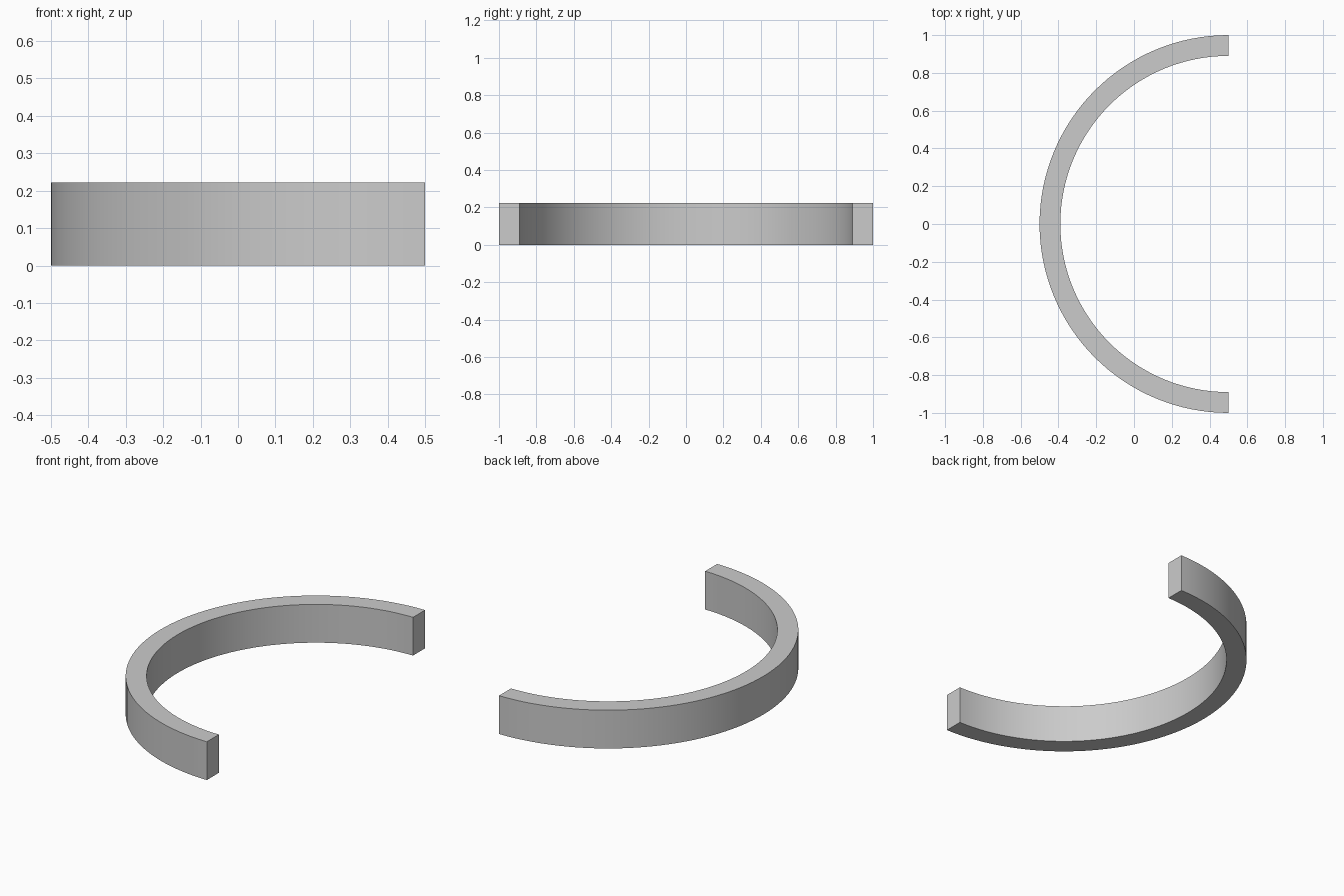
import bpy
import bmesh
from math import pi, radians
from mathutils import Matrix, Vector

OUTER, INNER, HEIGHT = 1.0, 0.89, 0.222
SEGMENTS = 64

if "Cube" in bpy.data.objects:
    bpy.data.objects.remove(bpy.data.objects["Cube"])

# Plain grey material
grey = bpy.data.materials.new("grey")
grey.use_nodes = True
colour = (0.6, 0.6, 0.6, 1)
grey.diffuse_color = colour
grey.node_tree.nodes["Principled BSDF"].inputs["Base Color"].default_value = colour

# Half ring: a rectangular section swept through half a turn
bm = bmesh.new()
section = [bm.verts.new((0.5, y, z)) for y, z in
           ((INNER, 0), (OUTER, 0), (OUTER, HEIGHT), (INNER, HEIGHT))]
start_cap = bm.faces.new(section)
swept = bmesh.ops.spin(bm, geom=[start_cap, *start_cap.edges, *section],
                       cent=(0.5, 0, 0), axis=(0, 0, 1),
                       angle=pi, steps=SEGMENTS, use_duplicate=False)

# Close the starting end if the sweep consumed its face
bmesh.ops.holes_fill(bm, edges=[e for e in bm.edges if e.is_boundary], sides=4)
bmesh.ops.recalc_face_normals(bm, faces=bm.faces)

mesh = bpy.data.meshes.new("half_ring")
bm.to_mesh(mesh)
bm.free()
mesh.materials.append(grey)
half_ring = bpy.data.objects.new("half_ring", mesh)
bpy.context.collection.objects.link(half_ring)

# Smooth curved walls with crisp rims
bpy.ops.object.select_all(action="DESELECT")
half_ring.select_set(True)
bpy.context.view_layer.objects.active = half_ring
bpy.ops.object.shade_smooth_by_angle(angle=radians(30))
